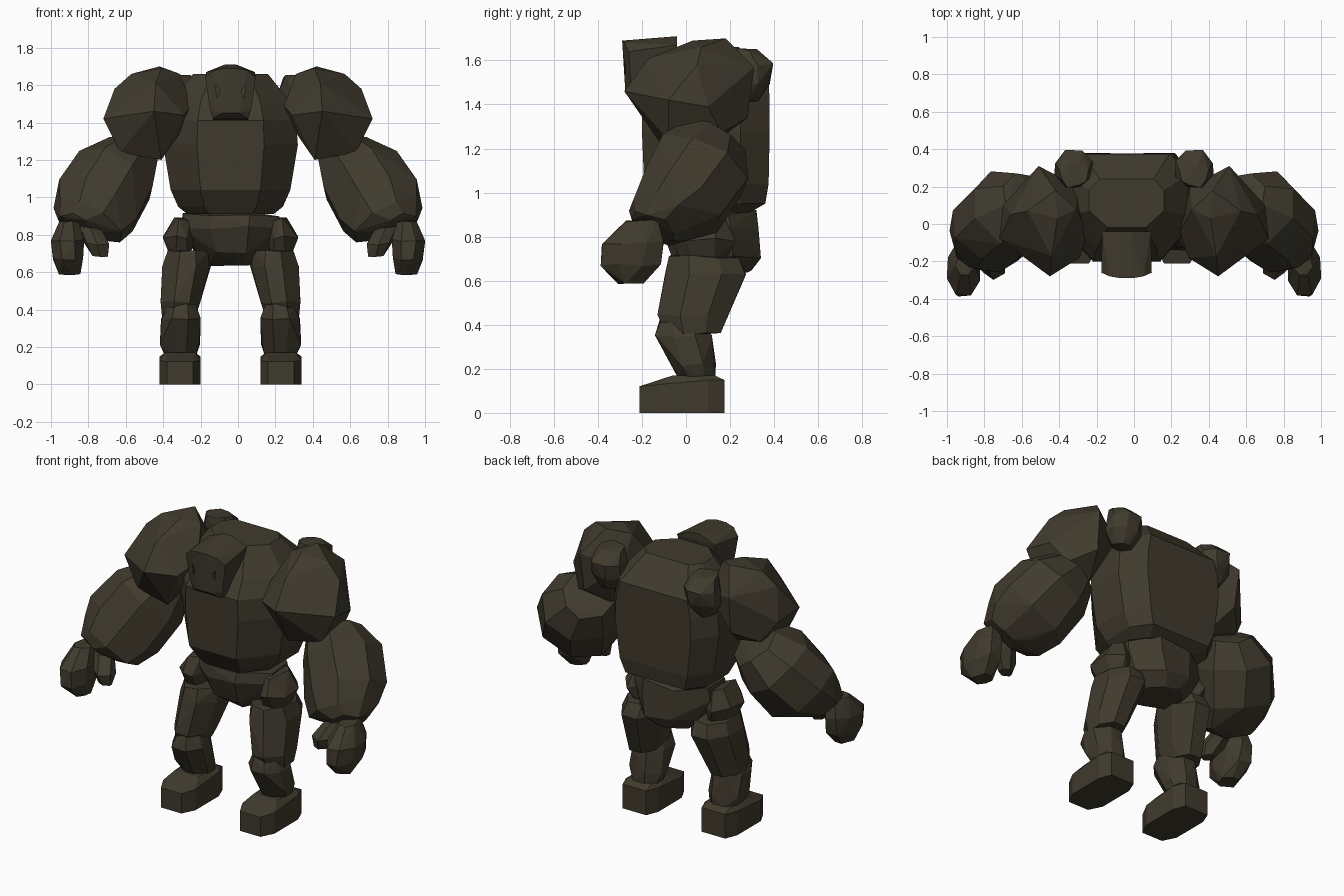
import bpy, bmesh, math, random
from mathutils import Vector

random.seed(4)
BODY_MIDDLE = -0.04
if "Cube" in bpy.data.objects:
    bpy.data.objects.remove(bpy.data.objects["Cube"])

stone = bpy.data.materials.new("dark brown stone")
stone.use_nodes = True
colour = (0.052, 0.043, 0.027, 1)
stone.diffuse_color = colour
shader = stone.node_tree.nodes["Principled BSDF"]
shader.inputs["Base Color"].default_value = colour
shader.inputs["Roughness"].default_value = 0.9


def hull(name, points):
    """Faceted stone wrapped around a cloud of points."""
    bm = bmesh.new()
    for p in points:
        bm.verts.new(p)
    bmesh.ops.convex_hull(bm, input=bm.verts[:])
    loose = [v for v in bm.verts if not v.link_faces]
    bmesh.ops.delete(bm, geom=loose, context="VERTS")
    bmesh.ops.dissolve_limit(bm, angle_limit=math.radians(7),
                             verts=bm.verts[:], edges=bm.edges[:])
    bmesh.ops.recalc_face_normals(bm, faces=bm.faces[:])
    mesh = bpy.data.meshes.new(name)
    bm.to_mesh(mesh)
    bm.free()
    mesh.materials.append(stone)
    obj = bpy.data.objects.new(name, mesh)
    bpy.context.collection.objects.link(obj)
    return obj


def hull_pair(name, points, middle=0):
    """The same stone on the left and, mirrored, on the right."""
    hull("left_" + name, points)
    hull("right_" + name, [(2 * middle - x, y, z) for x, y, z in points])


def ring_points(rings, sides, axis=(0, 0, 1), rough=0.012):
    """Polygon rings (x, y, z, half width, half depth) across an axis."""
    tilt = Vector((0, 0, 1)).rotation_difference(Vector(axis))
    angles = [math.tau * (i + 0.5) / sides for i in range(sides)]
    wide = max(abs(math.cos(a)) for a in angles)
    deep = max(abs(math.sin(a)) for a in angles)
    points = []
    for x, y, z, rx, ry in rings:
        for a in angles:
            p = Vector((rx * math.cos(a) / wide, ry * math.sin(a) / deep, 0))
            noise = Vector([random.uniform(-rough, rough) for _ in range(3)])
            points.append(Vector((x, y, z)) + tilt @ p + noise)
    return points


def rock_pair(name, rings, sides, middle=0, **options):
    hull_pair(name, ring_points(rings, sides, **options), middle)


# Torso: broad chest with a wide flat back, rings of (z, half width, front, back)
torso = []
for z, w, front, back in [
        (0.91, 0.23, -0.10, 0.29), (0.95, 0.28, -0.13, 0.36),
        (1.04, 0.32, -0.19, 0.375), (1.28, 0.36, -0.20, 0.38),
        (1.41, 0.35, -0.20, 0.38), (1.51, 0.32, -0.13, 0.375),
        (1.66, 0.20, -0.02, 0.24)]:
    depth = back - front
    for side in (-1, 1):
        for across, along in ((0.5, 0), (1, 0.35), (1, 0.77), (0.72, 1)):
            torso.append((BODY_MIDDLE + side * w * across,
                          front + depth * along, z))
hull("torso", torso)

# Pelvis
hull("pelvis", ring_points([
    (-0.04, 0.16, 0.64, 0.12, 0.13),
    (-0.04, 0.14, 0.71, 0.20, 0.20),
    (-0.04, 0.11, 0.84, 0.26, 0.22),
    (-0.04, 0.11, 0.91, 0.25, 0.20)], 8))

# Head: wedge leaning out of the chest, with a ridged brow
half_head = [(0.135, -0.26, 1.64), (0.09, -0.28, 1.68), (0.13, -0.04, 1.67),
             (0.11, -0.25, 1.47), (0.095, -0.24, 1.42), (0.08, -0.10, 1.40),
             (0.03, -0.29, 1.69), (0.03, -0.04, 1.71), (0.05, -0.275, 1.45)]
head = hull("head", [(BODY_MIDDLE + side * x, y, z)
                     for side in (-1, 1) for x, y, z in half_head])

# Eyes: small notches cut into the face
for side in (-1, 1):
    x = BODY_MIDDLE + side * 0.068
    cutter = hull("eye_cutter", [
        (x + dx * side, y, z) for y in (-0.32, -0.255)
        for dx, z in ((-0.012, 1.57), (0.013, 1.60), (0.004, 1.53))])
    cutter.hide_render = True
    notch = head.modifiers.new("eye", "BOOLEAN")
    notch.operation = "DIFFERENCE"
    notch.object = cutter
    bpy.context.view_layer.update()
    carved = bpy.data.meshes.new_from_object(
        head.evaluated_get(bpy.context.evaluated_depsgraph_get()))
    head.modifiers.clear()
    head.data = carved
    bpy.data.objects.remove(cutter)

# Shoulders: angular boulders with a point at the front
hull_pair("shoulder", [
    (0.45, -0.28, 1.46), (0.72, -0.08, 1.42), (0.70, 0.10, 1.39),
    (0.51, 0.31, 1.57), (0.50, 0.28, 1.34), (0.66, 0.05, 1.58),
    (0.44, -0.17, 1.61), (0.41, 0.03, 1.69), (0.42, 0.18, 1.70),
    (0.57, 0.07, 1.66), (0.245, -0.04, 1.49), (0.29, -0.18, 1.44),
    (0.31, 0.08, 1.66), (0.32, -0.10, 1.33), (0.41, -0.10, 1.20),
    (0.43, 0.12, 1.22), (0.63, -0.08, 1.24), (0.62, 0.16, 1.27),
    (0.30, 0.20, 1.50)])

# Back knobs
rock_pair("back_knob", [
    (0.33, 0.28, 1.42, 0.06, 0.05),
    (0.325, 0.29, 1.50, 0.10, 0.09),
    (0.32, 0.29, 1.58, 0.10, 0.10),
    (0.32, 0.26, 1.65, 0.07, 0.06)], 8, rough=0.008)

# Arms: heavy stone from under the shoulder down to the wrist
rock_pair("arm", [
    (0.57, 0.13, 1.24, 0.14, 0.15),
    (0.66, 0.08, 1.12, 0.215, 0.22),
    (0.755, -0.03, 0.96, 0.235, 0.20),
    (0.80, -0.11, 0.88, 0.195, 0.15),
    (0.86, -0.15, 0.84, 0.10, 0.10)], 8, axis=(-0.28, 0.29, 0.47))

# Hands
rock_pair("fist", [
    (0.90, -0.25, 0.59, 0.05, 0.06),
    (0.91, -0.25, 0.67, 0.085, 0.13),
    (0.91, -0.24, 0.77, 0.088, 0.135),
    (0.90, -0.20, 0.87, 0.05, 0.08)], 8, rough=0.008)
rock_pair("thumb", [
    (0.74, -0.24, 0.68, 0.04, 0.04),
    (0.75, -0.23, 0.75, 0.065, 0.065),
    (0.79, -0.17, 0.84, 0.05, 0.05)], 6, rough=0.008)

# Legs
rock_pair("hip", [
    (0.23, 0.08, 0.70, 0.06, 0.11),
    (0.235, 0.07, 0.79, 0.085, 0.155),
    (0.22, 0.08, 0.88, 0.05, 0.10)], 7, middle=BODY_MIDDLE)
rock_pair("thigh", [
    (0.24, 0.04, 0.355, 0.085, 0.12),
    (0.225, 0.03, 0.44, 0.105, 0.155),
    (0.20, 0.09, 0.63, 0.13, 0.185),
    (0.19, 0.08, 0.71, 0.105, 0.155)], 8, middle=BODY_MIDDLE, rough=0.008)
rock_pair("shin", [
    (0.23, 0.05, 0.15, 0.08, 0.08),
    (0.23, 0.03, 0.22, 0.10, 0.10),
    (0.23, -0.01, 0.35, 0.105, 0.125),
    (0.22, -0.02, 0.43, 0.075, 0.09)], 8, middle=BODY_MIDDLE, rough=0.008)

# Feet: flat soles, higher at the heel and chamfered at the toe
sole = [(0.11, 0.10), (0.08, 0.175), (0.11, -0.13), (0.07, -0.21)]
foot = []
for side in (-1, 1):
    for x, y in sole:
        foot.append((0.23 + side * x, y, 0))
        foot.append((0.23 + side * x, y, 0.14 + 0.09 * min(y, 0.1)))
    foot += [(0.23 + side * 0.08, y, 0.17) for y in (-0.06, 0.13)]
hull_pair("foot", foot, BODY_MIDDLE)
